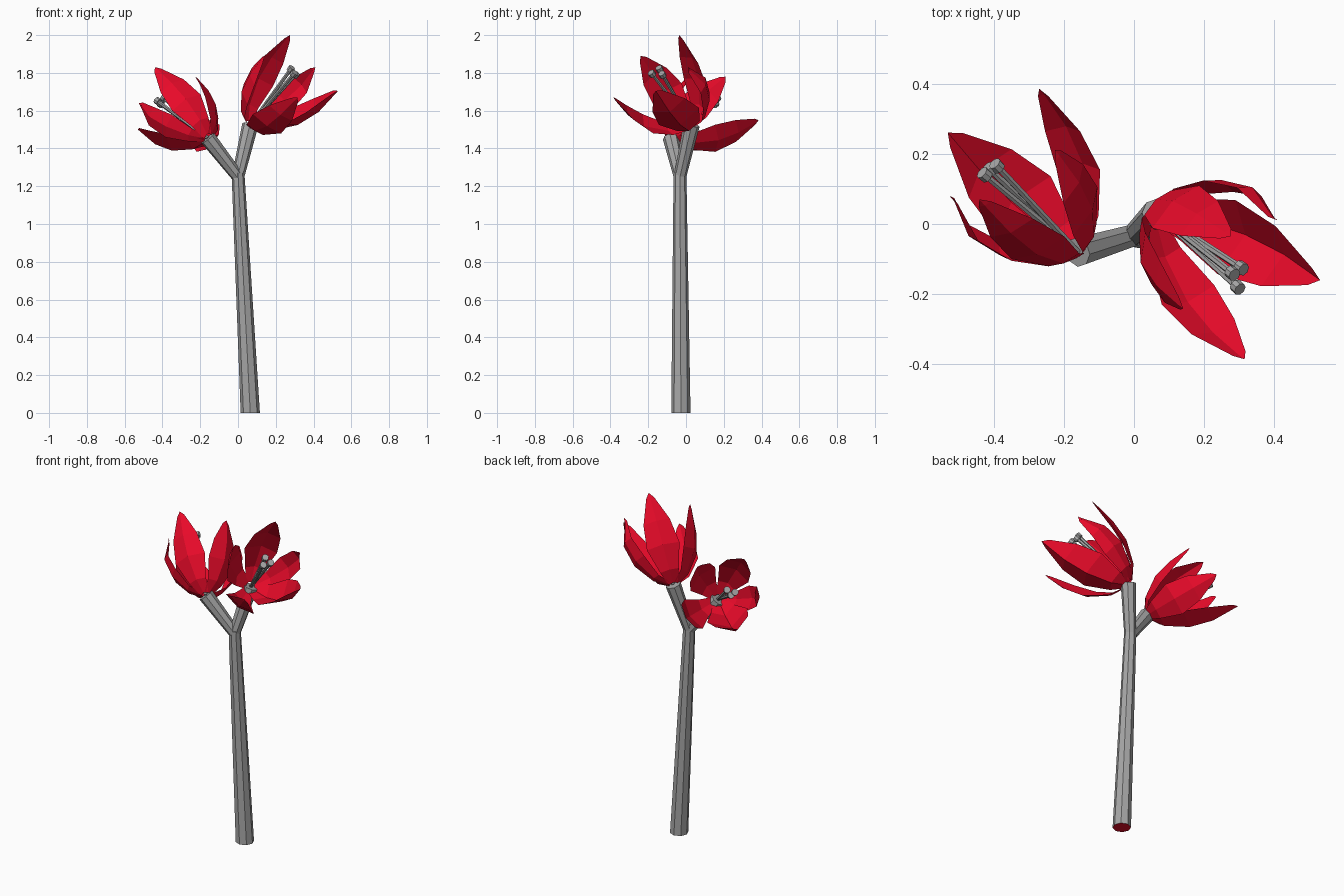
import bpy, bmesh
from math import sin, cos, pi
from mathutils import Vector as V

if "Cube" in bpy.data.objects:
    bpy.data.objects.remove(bpy.data.objects["Cube"])

red = bpy.data.materials.new("petal_red")
red.diffuse_color = (0.8, 0.003, 0.022, 1)
red.use_nodes = True
red.node_tree.nodes["Principled BSDF"].inputs["Base Color"].default_value = red.diffuse_color
grey = bpy.data.materials.new("stem_grey")
grey.diffuse_color = (0.38, 0.38, 0.38, 1)
grey.use_nodes = True
grey.node_tree.nodes["Principled BSDF"].inputs["Base Color"].default_value = grey.diffuse_color


def finish(name, bm, *mats):
    me = bpy.data.meshes.new(name)
    bm.to_mesh(me)
    bm.free()
    for m in mats:
        me.materials.append(m)
    ob = bpy.data.objects.new(name, me)
    bpy.context.collection.objects.link(ob)
    return ob


def tube(bm, points, radii, sides=8, flat_ends=False):
    """Faceted tube swept along a list of points."""
    rings = []
    for i, p in enumerate(points):
        d = (points[min(i + 1, len(points) - 1)] - points[max(i - 1, 0)]).normalized()
        if flat_ends and i == 0:
            d = V((0, 0, 1))
        side = (V((1, 0, 0)) - d * d.x).normalized()
        up = d.cross(side)
        rings.append([bm.verts.new(p + radii[i] * (side * cos(a) + up * sin(a)))
                      for a in [2 * pi * k / sides for k in range(sides)]])
    for a, b in zip(rings, rings[1:]):
        for k in range(sides):
            n = (k + 1) % sides
            bm.faces.new((a[k], a[n], b[n], b[k]))
    cap = bm.faces.new(rings[0][::-1])
    bm.faces.new(rings[-1])
    return cap


# Petal rows: fraction along axis, fraction of tip radius, half width
ROWS = [(0.0, 0.12, 0.03), (0.11, 0.45, 0.06), (0.37, 0.80, 0.105),
        (0.65, 0.95, 0.085), (0.94, 1.0, 0.025)]
# Both flowers share five petal shapes: width factor, fold depth, bulge
SHAPES = [(0.88, 0.3, 1.0), (0.9, 0.3, 1.0), (0.9, 0.25, 1.0),
          (1.12, 0.6, 1.05), (0.65, 0.3, 1.25)]


def petal(name, base, axis, tip, shape):
    width, fold, bulge = shape
    h = (tip - base).dot(axis)
    out = tip - base - axis * h
    r = out.length
    out.normalize()
    side = axis.cross(out)
    bm = bmesh.new()
    rows = []
    for fh, fr, w in ROWS:
        w *= width
        b = bulge if 0 < fh < 0.9 else 1
        mid = base + axis * h * fh + out * r * fr * b
        # folded along the midrib, edges turned inwards
        rows.append([bm.verts.new(mid + side * w * s - out * fold * w * abs(s))
                     for s in (-1, 0, 1)])
    for a, b in zip(rows, rows[1:]):
        for k in (0, 1):
            bm.faces.new((a[k], a[k + 1], b[k + 1], b[k]))
    t = bm.verts.new(tip)
    for k in (0, 1):
        bm.faces.new((rows[-1][k], rows[-1][k + 1], t))
    finish(name, bm, red)


def flower(name, base, tips, stamens):
    base, tips = V(base), [V(t) for t in tips]
    axis = (sum(tips, V()) / len(tips) - base).normalized()
    for i, (t, shape) in enumerate(zip(tips, SHAPES)):
        petal(f"{name}_petal_{i + 1}", base, axis, t, shape)
    # Stamens: thin stalk with a wider disc-like head
    for i, s in enumerate(stamens):
        s = V(s)
        d = (s - base).normalized()
        bm = bmesh.new()
        tube(bm, [base, s - d * 0.01], [0.01, 0.01], 6)
        tube(bm, [s - d * 0.012, s + d * 0.012], [0.019, 0.019], 8)
        finish(f"{name}_stamen_{i + 1}", bm, grey)


fork = V((0, -0.032, 1.25))
left_base = V((-0.16, -0.08, 1.455))
right_base = V((0.065, 0.03, 1.525))

# Stem with red cut end
bm = bmesh.new()
cap = tube(bm, [V((0.065, -0.027, 0)), fork + V((0, 0, 0.02))], [0.051, 0.034], flat_ends=True)
cap.material_index = 1
finish("stem", bm, grey, red)

# Branches
for name, end in (("left_branch", left_base), ("right_branch", right_base)):
    bm = bmesh.new()
    tube(bm, [fork, end], [0.033, 0.043])
    finish(name, bm, grey)

# Flower heads, petals listed in the same turning order
flower("left_flower", left_base,
       [(-0.44, 0.07, 1.83), (-0.225, 0.21, 1.78), (-0.27, 0.385, 1.55),
        (-0.53, 0.26, 1.50), (-0.525, 0.08, 1.64)],
       [(-0.425, 0.14, 1.65), (-0.39, 0.165, 1.665), (-0.41, 0.155, 1.635)])
flower("right_flower", right_base,
       [(0.275, -0.035, 2.0), (0.14, -0.24, 1.89), (0.315, -0.385, 1.67),
        (0.53, -0.16, 1.705), (0.41, 0.01, 1.83)],
       [(0.305, -0.125, 1.79), (0.28, -0.14, 1.82), (0.295, -0.18, 1.795)])
